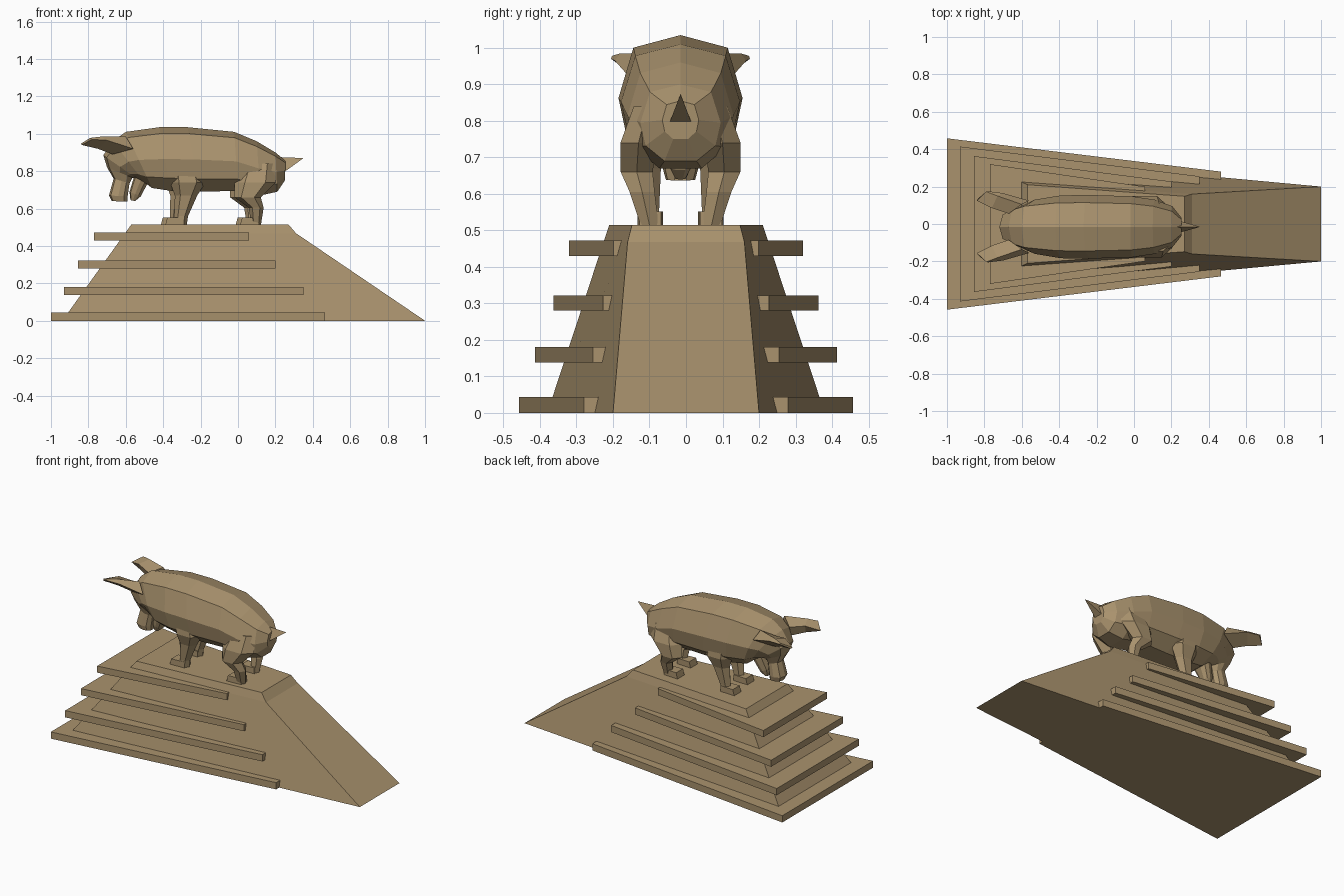
import bpy, bmesh, math

stone = bpy.data.materials.new("tan_stone")
stone.diffuse_color = (0.40, 0.29, 0.155, 1)
CY = -0.015          # animal's centre line


def loft(name, rings):
    """Skin a list of equal-length point rings and cap both ends."""
    bm = bmesh.new()
    vs = [[bm.verts.new(p) for p in r] for r in rings]
    n = len(rings[0])
    for a, b in zip(vs, vs[1:]):
        for i in range(n):
            j = (i + 1) % n
            bm.faces.new((a[i], a[j], b[j], b[i]))
    bm.faces.new(vs[0])
    bm.faces.new(vs[-1])
    bmesh.ops.recalc_face_normals(bm, faces=bm.faces)
    me = bpy.data.meshes.new(name)
    bm.to_mesh(me)
    bm.free()
    me.materials.append(stone)
    ob = bpy.data.objects.new(name, me)
    bpy.context.collection.objects.link(ob)
    return ob


def trapezoid(x0, y0, x1, y1, z, z1=None):
    z1 = z if z1 is None else z1
    return [(x0, -y0, z), (x1, -y1, z1), (x1, y1, z1), (x0, y0, z)]


# Sloping pedestal
loft("pedestal", [trapezoid(-0.94, 0.38, 1.0, 0.2, 0),
                  trapezoid(-0.604, 0.226, 0.31, 0.16, 0.468),
                  trapezoid(-0.57, 0.21, 0.27, 0.148, 0.515)])

# Four projecting ledges
for i, (x0, y0, x1, y1, z0, z1) in enumerate([
        (-1.0, 0.458, 0.465, 0.28, 0, 0.043),
        (-0.93, 0.414, 0.35, 0.255, 0.138, 0.181),
        (-0.855, 0.363, 0.20, 0.227, 0.28, 0.322),
        (-0.77, 0.32, 0.06, 0.199, 0.43, 0.472)]):
    loft(f"ledge_{i + 1}", [trapezoid(x0, y0, x1, y1, z) for z in (z0, z1)])

# Body cross-section: (half width, height) fractions
half = [(0, 1), (0.76, 0.9), (1, 0.5), (0.87, 0.2), (0.4, 0)]
section = half + [(-w, h) for w, h in reversed(half[1:])]


def body_ring(tx, tz, bx, bz, w):
    return [(bx + (tx - bx) * h, CY + w * s, bz + (tz - bz) * h) for s, h in section]


# Body, head and snout in one skin: top point, bottom point, half width
loft("body", [body_ring(*r) for r in [
    (0.255, 0.855, 0.25, 0.75, 0.05), (0.20, 0.90, 0.21, 0.69, 0.11),
    (0.10, 0.96, 0.12, 0.67, 0.145), (-0.02, 1.01, 0.0, 0.695, 0.163),
    (-0.27, 1.035, -0.20, 0.69, 0.17), (-0.42, 1.035, -0.36, 0.695, 0.168),
    (-0.60, 1.01, -0.46, 0.71, 0.145), (-0.67, 0.96, -0.50, 0.74, 0.118),
    (-0.72, 0.885, -0.54, 0.76, 0.085), (-0.70, 0.82, -0.565, 0.765, 0.06),
    (-0.665, 0.76, -0.58, 0.735, 0.042), (-0.69, 0.67, -0.59, 0.665, 0.048),
    (-0.675, 0.64, -0.592, 0.637, 0.04)]])

# Lower jaw
loft("lower_jaw", [body_ring(*r) for r in [
    (-0.55, 0.79, -0.47, 0.76, 0.06), (-0.58, 0.69, -0.52, 0.665, 0.032),
    (-0.575, 0.645, -0.55, 0.64, 0.015)]])

# Short tail
loft("tail", [[(0.22, CY, 0.875), (0.24, CY + 0.032, 0.79), (0.24, CY - 0.032, 0.79)],
              [(0.35, CY, 0.87), (0.345, CY + 0.003, 0.866), (0.345, CY - 0.003, 0.866)]])


def hex_ring(x, z, y, hx, hy, s, dx):
    return [(x + dx + hx * math.cos(a), CY + s * y + hy * 1.1 * math.sin(a), z)
            for a in (math.pi / 3 * k for k in range(6))]


front_leg = [(-0.30, 0.86, 0.105, 0.08, 0.04), (-0.28, 0.74, 0.105, 0.095, 0.05),
             (-0.29, 0.67, 0.09, 0.06, 0.038), (-0.315, 0.56, 0.085, 0.036, 0.028),
             (-0.32, 0.515, 0.085, 0.034, 0.028)]
hind_leg = [(0.10, 0.84, 0.09, 0.09, 0.04), (0.08, 0.74, 0.115, 0.11, 0.052),
            (0.04, 0.66, 0.12, 0.07, 0.046), (0.085, 0.605, 0.105, 0.04, 0.036),
            (0.085, 0.515, 0.085, 0.026, 0.026)]

for side, s, dx in (("near", -1, 0.012), ("far", 1, -0.012)):
    # Legs and feet
    for part, rows, fx in (("front", front_leg, -0.35), ("hind", hind_leg, 0.05)):
        loft(f"{part}_leg_{side}", [hex_ring(*r, s, dx) for r in rows])
        y = CY + s * 0.083
        loft(f"{part}_foot_{side}", [
            [(fx + dx + a, y + b, z) for a, b in
             ((-l, -0.035), (0.05, -0.03), (0.05, 0.03), (-l, 0.035))]
            for z, l in ((0.515, 0.05), (0.552, 0.04))])
    # Ears: flattened leaf sweeping forward and outward
    loft(f"ear_{side}", [[(x, CY + s * y, z) for x, y, z in ring] for ring in [
        [(-0.60, 0.12, 0.985), (-0.56, 0.14, 0.92), (-0.67, 0.09, 0.89), (-0.67, 0.07, 0.95)],
        [(-0.73, 0.165, 0.985), (-0.70, 0.18, 0.965), (-0.75, 0.12, 0.92), (-0.76, 0.10, 0.97)],
        [(-0.79, 0.188, 0.978), (-0.78, 0.19, 0.97), (-0.835, 0.15, 0.94), (-0.84, 0.14, 0.947)]]])
